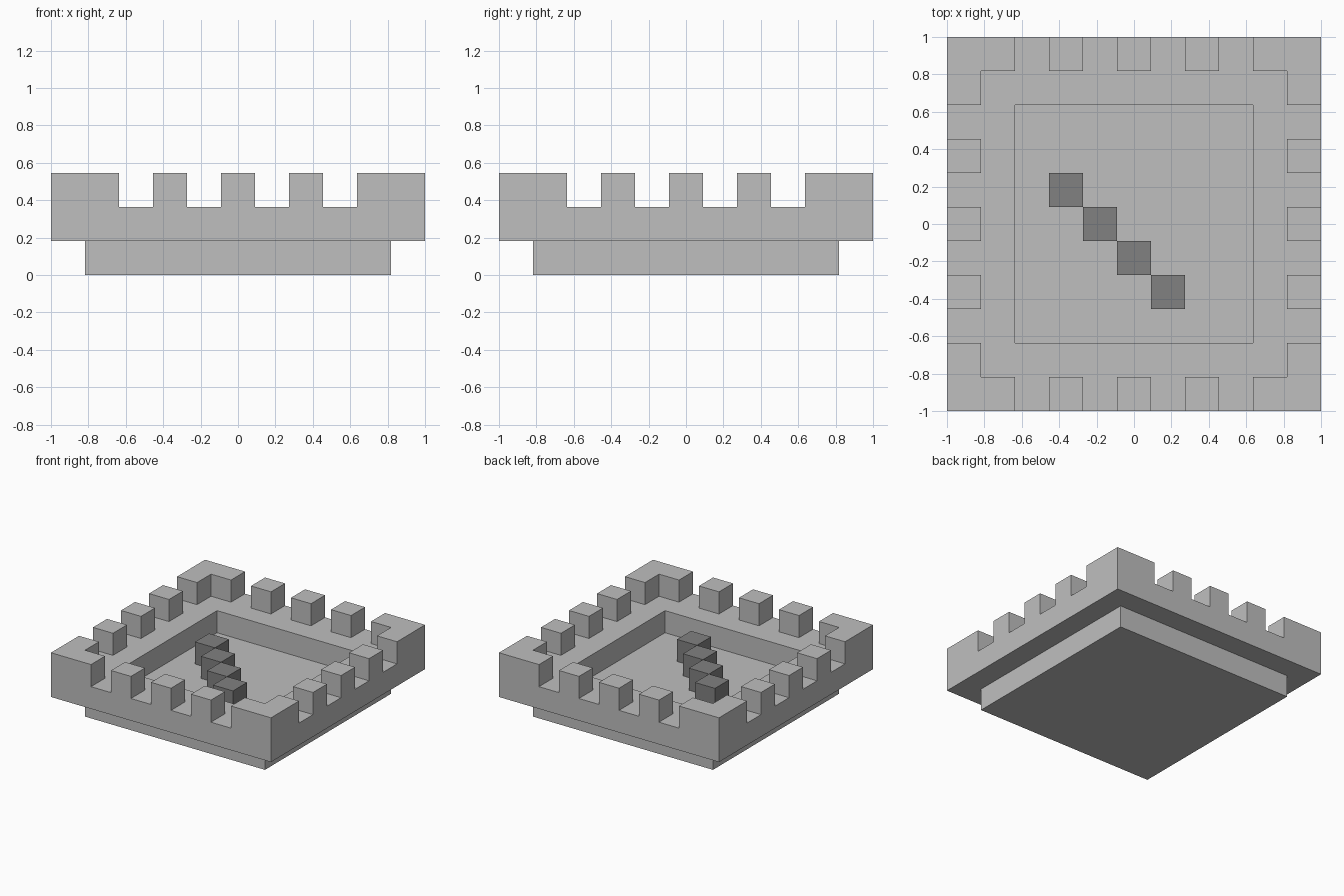
import bpy, bmesh
from mathutils import Matrix, Vector

if "Cube" in bpy.data.objects:
    bpy.data.objects.remove(bpy.data.objects["Cube"])

U = 2 / 11  # one block; the roof is 11 blocks wide


def material(name, value):
    mat = bpy.data.materials.new(name)
    mat.use_nodes = True
    color = (value, value, value, 1)
    mat.diffuse_color = color
    mat.node_tree.nodes["Principled BSDF"].inputs["Base Color"].default_value = color
    return mat


def finish(name, bm, mat):
    bmesh.ops.recalc_face_normals(bm, faces=bm.faces[:])
    mesh = bpy.data.meshes.new(name)
    bm.to_mesh(mesh)
    bm.free()
    mesh.materials.append(mat)
    obj = bpy.data.objects.new(name, mesh)
    bpy.context.scene.collection.objects.link(obj)
    return obj


def box(name, center, size, mat):
    bm = bmesh.new()
    bmesh.ops.create_cube(bm, size=1, matrix=Matrix.LocRotScale(Vector(center), None, Vector(size)))
    return finish(name, bm, mat)


def raise_faces(bm, faces, height):
    """Extrude faces straight up and return the new top faces."""
    result = bmesh.ops.extrude_face_region(bm, geom=faces)["geom"]
    verts = [g for g in result if isinstance(g, bmesh.types.BMVert)]
    bmesh.ops.translate(bm, verts=verts, vec=(0, 0, height))
    return [g for g in result if isinstance(g, bmesh.types.BMFace)]


def cell(face):
    """Column and row of a face, counted from the middle block."""
    c = face.calc_center_median()
    return round(c.x / U), round(c.y / U)


def is_merlon(face):
    a, b = sorted(abs(i) for i in cell(face))
    return b == 5 and a in (0, 2, 4, 5)


stone = material("light grey stone", 0.52)
dark_stone = material("dark grey stone", 0.22)

# Floor slab, one block narrower on every side
box("floor_slab", (0, 0, U / 2), (9 * U, 9 * U, U), stone)

# Parapet: a ring two blocks wide, with merlons raised along its outer edge
bm = bmesh.new()
bmesh.ops.create_grid(bm, x_segments=11, y_segments=11, size=1,
                      matrix=Matrix.Translation((0, 0, U)))
inner = [f for f in bm.faces if max(map(abs, cell(f))) <= 3]
bmesh.ops.delete(bm, geom=inner, context='FACES')
top = raise_faces(bm, bm.faces[:], U)
raise_faces(bm, [f for f in top if is_merlon(f)], U)
finish("battlement_wall", bm, stone)

# Diagonal row of dark blocks on the floor
for i in range(4):
    box(f"dark_block_{i + 1}", ((i - 2) * U, (1 - i) * U, 1.5 * U), (U, U, U), dark_stone)
